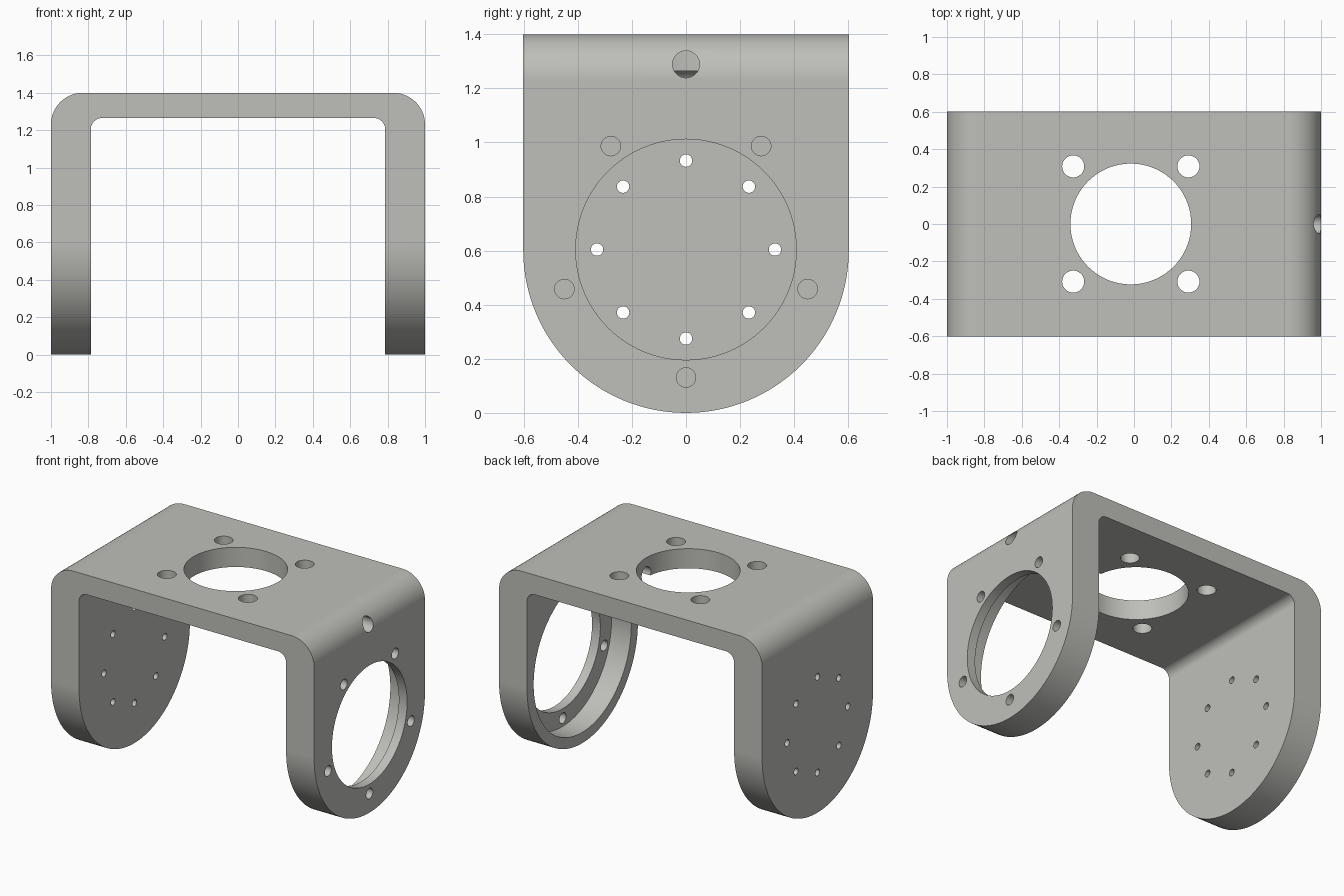
import bpy, bmesh, math
from mathutils import Matrix, Vector

if "Cube" in bpy.data.objects:
    bpy.data.objects.remove(bpy.data.objects["Cube"])

R = 0.602            # half depth and arm end radius
PIVOT = 0.604        # height of the arm hole centres
INNER = 0.787        # inner face of the arms
TOP, UNDER = 1.4, 1.265

metal = bpy.data.materials.new("warm grey metal")
metal.diffuse_color = (0.52, 0.52, 0.49, 1)
metal.use_nodes = True
metal.node_tree.nodes["Principled BSDF"].inputs["Base Color"].default_value = metal.diffuse_color


def make_object(name, bm):
    bmesh.ops.recalc_face_normals(bm, faces=bm.faces)
    mesh = bpy.data.meshes.new(name)
    bm.to_mesh(mesh)
    bm.free()
    mesh.materials.append(metal)
    obj = bpy.data.objects.new(name, mesh)
    bpy.context.collection.objects.link(obj)
    return obj


def prism(name, points, direction):
    """Extrude a closed outline along a direction."""
    bm = bmesh.new()
    face = bm.faces.new([bm.verts.new(p) for p in points])
    new = bmesh.ops.extrude_face_region(bm, geom=[face])["geom"]
    verts = [v for v in new if isinstance(v, bmesh.types.BMVert)]
    bmesh.ops.translate(bm, verts=verts, vec=direction)
    return make_object(name, bm)


def arc(cx, cz, r, start, end, n):
    angles = [math.radians(start + (end - start) * i / n) for i in range(n + 1)]
    return [(cx + r * math.cos(a), cz + r * math.sin(a)) for a in angles]


def combine(target, tool, operation):
    mod = target.modifiers.new("cut", 'BOOLEAN')
    mod.operation, mod.solver, mod.object = operation, 'EXACT', tool
    bpy.context.view_layer.objects.active = target
    bpy.ops.object.modifier_apply(modifier=mod.name)
    bpy.data.objects.remove(tool)


def drill(target, axis, start, end, centre, r, n=32):
    """Cut a round hole along x or z between two positions."""
    mid, length = (start + end) / 2, end - start
    if axis == 'X':
        place = Matrix.Translation((mid, *centre)) @ Matrix.Rotation(math.pi / 2, 4, 'Y')
    else:
        place = Matrix.Translation((*centre, mid))
    bm = bmesh.new()
    bmesh.ops.create_cone(bm, cap_ends=True, segments=n, radius1=r, radius2=r,
                          depth=length, matrix=place)
    combine(target, make_object("hole_cutter", bm), 'DIFFERENCE')


# U-shaped body with rounded outer and inner bends
ro, ri = 0.17, 0.06
outline = [(1, -0.1)] + arc(1 - ro, TOP - ro, ro, 0, 90, 16)
outline += arc(ro - 1, TOP - ro, ro, 90, 180, 16) + [(-1, -0.1), (-INNER, -0.1)]
outline += arc(ri - INNER, UNDER - ri, ri, 180, 90, 10)
outline += arc(INNER - ri, UNDER - ri, ri, 90, 0, 10) + [(INNER, -0.1)]
bracket = prism("bracket", [(x, -R, z) for x, z in outline], Vector((0, 2 * R, 0)))

# Round the lower ends of both arms
shield = [(R, 1.6), (-R, 1.6)] + arc(0, R, R, 180, 360, 64)
end_shape = prism("arm_end_shape", [(-1.2, y, z) for y, z in shield], Vector((2.4, 0, 0)))
combine(bracket, end_shape, 'INTERSECT')

# Top plate: central opening and four mounting holes
cx = -0.017
drill(bracket, 'Z', 1.1, 1.6, (cx, 0), 0.323, 72)
for sx in (-1, 1):
    for sy in (-1, 1):
        drill(bracket, 'Z', 1.1, 1.6, (cx + sx * 0.308, sy * 0.308), 0.059)

# Right arm: inner bearing recess, opening and five bolt holes
drill(bracket, 'X', 0.6, INNER + 0.15, (0, PIVOT), 0.53, 96)
drill(bracket, 'X', 0.85, 1.2, (0, PIVOT), 0.408, 96)
for i in range(5):
    a = math.radians(-90 + 72 * i)
    drill(bracket, 'X', 0.85, 1.2,
          (0.473 * math.cos(a), PIVOT + 0.473 * math.sin(a)), 0.036)

# Cable passage from the right bend to the top opening
drill(bracket, 'X', 0.1, 1.2, (0, 1.289), 0.05)

# Left arm: ring of eight small holes
for i in range(8):
    a = math.radians(45 * i)
    drill(bracket, 'X', -1.2, -0.6,
          (0.329 * math.cos(a), PIVOT + 0.329 * math.sin(a)), 0.023, 24)

# Smooth bends and bores, crisp edges
bpy.ops.object.select_all(action='DESELECT')
bracket.select_set(True)
bpy.context.view_layer.objects.active = bracket
bpy.ops.object.shade_smooth_by_angle(angle=math.radians(30))
weighted = bracket.modifiers.new("flat_face_normals", 'WEIGHTED_NORMAL')
weighted.keep_sharp = True
